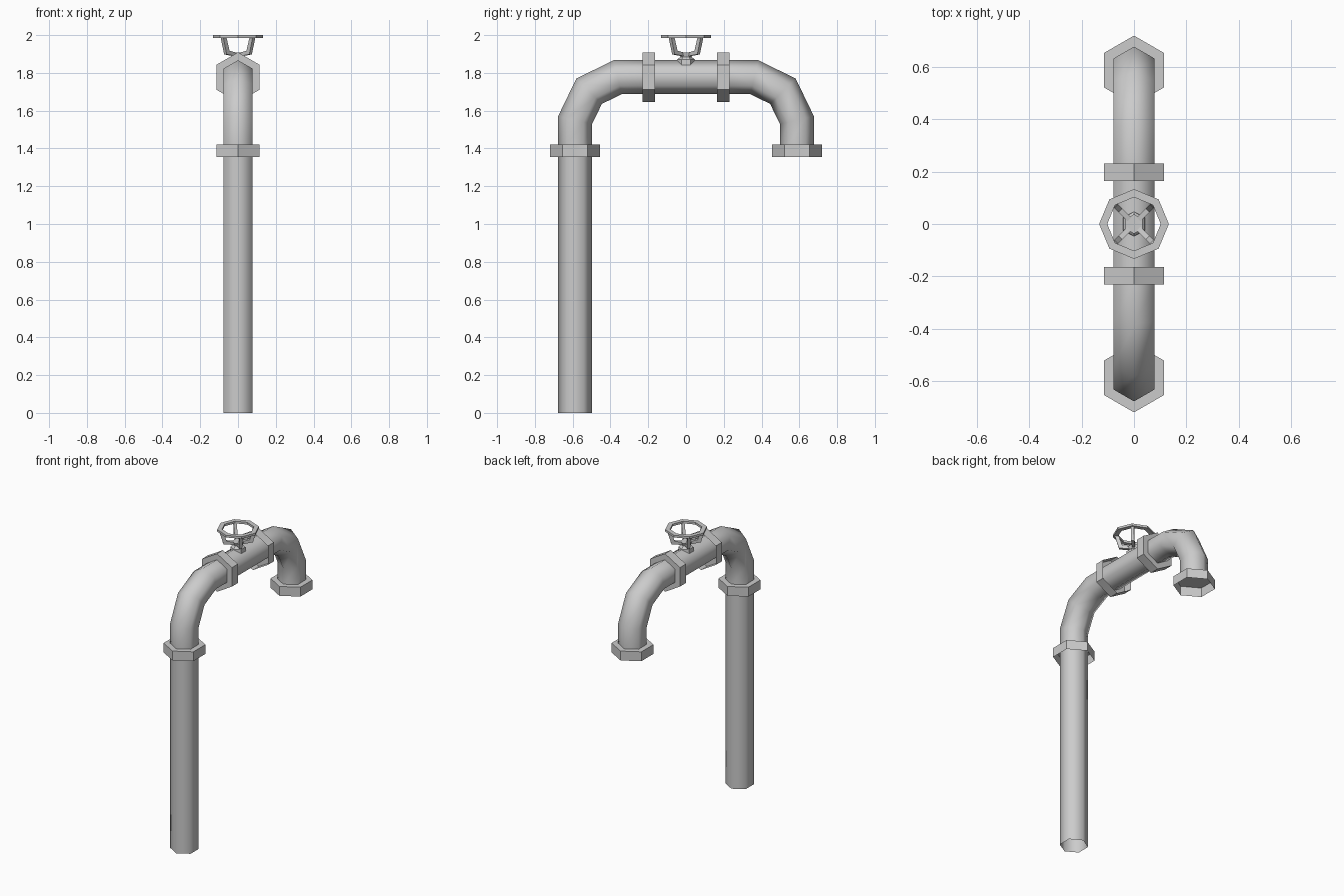
import bpy, bmesh, math
from mathutils import Vector, Matrix

cube = bpy.data.objects.get("Cube")
if cube:
    bpy.data.objects.remove(cube, do_unlink=True)

metal = bpy.data.materials.new("grey metal")
metal.use_nodes = True
metal.diffuse_color = (0.6, 0.6, 0.6, 1)
metal.node_tree.nodes["Principled BSDF"].inputs["Base Color"].default_value = (0.6, 0.6, 0.6, 1)

PIPE_R, FLANGE_R = 0.09, 0.132
SIDE_Y, TOP_Z, END_Z = 0.587, 1.777, 1.42


def finish(name, bm, smooth=False):
    bmesh.ops.recalc_face_normals(bm, faces=bm.faces)
    mesh = bpy.data.meshes.new(name)
    bm.to_mesh(mesh)
    bm.free()
    mesh.materials.append(metal)
    for poly in mesh.polygons:
        poly.use_smooth = smooth
    obj = bpy.data.objects.new(name, mesh)
    bpy.context.collection.objects.link(obj)
    return obj


def bridge(bm, a, b):
    n = len(a)
    for i in range(n):
        bm.faces.new((a[i], a[(i + 1) % n], b[(i + 1) % n], b[i]))


def ring(bm, radius, z, sides):
    return [bm.verts.new((radius * math.cos(math.tau * i / sides),
                          radius * math.sin(math.tau * i / sides), z))
            for i in range(sides)]


def pipe(name, path):
    """Open six-sided pipe swept along a path in the YZ plane, with mitred bends."""
    bm = bmesh.new()
    pts = [Vector((0, y, z)) for y, z in path]
    last = None
    for i, p in enumerate(pts):
        t_in = (p - pts[max(i - 1, 0)]).normalized()
        t_out = (pts[min(i + 1, len(pts) - 1)] - p).normalized()
        t = (t_in + t_out).normalized()
        miter = 1 / max(t.dot(t_out), t.dot(t_in))
        side = Vector((0, -t.z, t.y)) * miter
        loop = [bm.verts.new(p + PIPE_R * (side * math.cos(math.tau * k / 6)
                + Vector((1, 0, 0)) * math.sin(math.tau * k / 6))) for k in range(6)]
        if last:
            bridge(bm, last, loop)
        last = loop
    return finish(name, bm, True)


def flange(name, location, rotation):
    """Hexagonal cup, capped on top and open below."""
    bm = bmesh.new()
    low, high = ring(bm, FLANGE_R, -0.065, 6), ring(bm, FLANGE_R, 0, 6)
    bridge(bm, low, high)
    bm.faces.new(high)
    # points of the hexagon lie in the plane of the pipe
    turn = Matrix.Rotation(rotation, 4, 'X') @ Matrix.Rotation(math.pi / 2, 4, 'Z')
    bm.transform(Matrix.Translation(location) @ turn)
    return finish(name, bm)


# Pipes: riser, two mirrored elbows, and the crossing pipe
pipe("riser_pipe", [(-SIDE_Y, 0), (-SIDE_Y, END_Z)])
pipe("crossing_pipe", [(-0.23, TOP_Z), (0.23, TOP_Z)])
for s, label in ((-1, "front"), (1, "back")):
    pipe(label + "_elbow", [(s * y, z) for y, z in (
        (SIDE_Y, END_Z), (SIDE_Y, 1.55), (0.513, 1.703), (0.362, TOP_Z), (0.23, TOP_Z))])
    flange(label + "_lower_flange", (0, s * SIDE_Y, END_Z), 0)
    flange(label + "_upper_flange", (0, s * 0.23, TOP_Z), -s * math.pi / 2)

# Valve stem: tapered six-sided post
bm = bmesh.new()
last = None
for r, z in ((0.05, 1.83), (0.047, 1.87), (0.03, 1.885), (0.037, 1.908)):
    loop = ring(bm, r, z, 6)
    if last:
        bridge(bm, last, loop)
    last = loop
bm.faces.new(last)
bm.transform(Matrix.Rotation(math.pi / 2, 4, 'Z'))
finish("valve_stem", bm)

# Hand wheel: flat eight-sided rim
bm = bmesh.new()
rims = [ring(bm, r, z, 8) for r, z in ((0.133, 1.985), (0.133, 2), (0.102, 2), (0.102, 1.985))]
for i in range(4):
    bridge(bm, rims[i], rims[(i + 1) % 4])
finish("wheel_rim", bm)

# Wheel spokes: four bent square bars
bm = bmesh.new()
for k in range(4):
    turn = Matrix.Rotation(math.pi / 4 + k * math.pi / 2, 3, 'Z')
    last = None
    for inner, outer in (((0.02, 1.907), (0.02, 1.888)), ((0.073, 1.917), (0.094, 1.898)),
                         ((0.096, 1.988), (0.12, 1.988))):
        loop = [bm.verts.new(turn @ Vector((r, w, z))) for (r, z), w in (
            (inner, -0.01), (inner, 0.01), (outer, 0.01), (outer, -0.01))]
        if last:
            bridge(bm, last, loop)
        last = loop
finish("wheel_spokes", bm)
